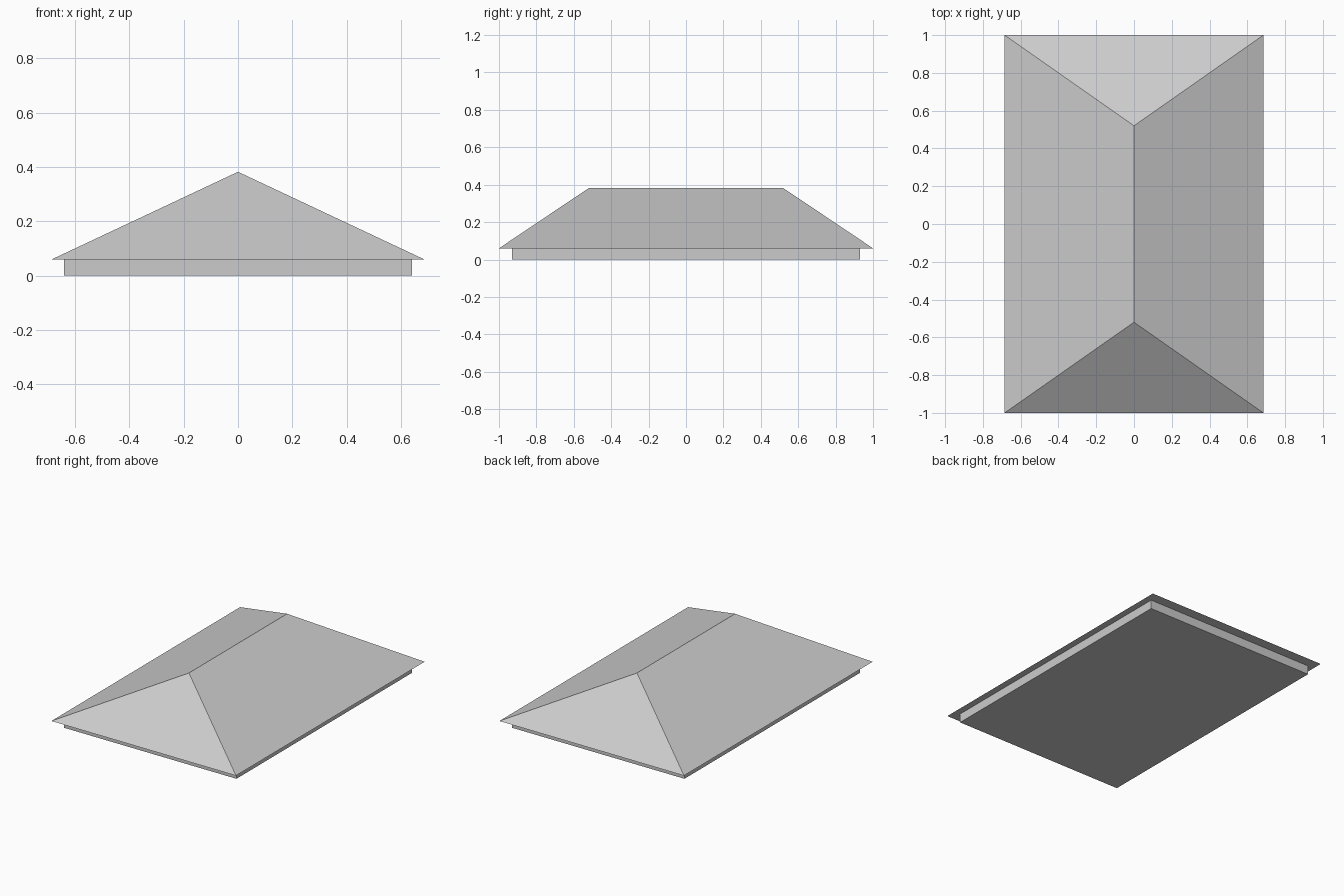
import bpy
import bmesh

cube = bpy.data.objects.get("Cube")
if cube:
    bpy.data.objects.remove(cube, do_unlink=True)

EAVE_X, EAVE_Y, EAVE_Z = 0.685, 1.0, 0.06
RIDGE_Y, RIDGE_Z = 0.52, 0.382
BASE_X, BASE_Y = 0.64, 0.93

grey = bpy.data.materials.new("light grey")
grey.use_nodes = True
colour = (0.6, 0.6, 0.6, 1)
grey.diffuse_color = colour
grey.node_tree.nodes["Principled BSDF"].inputs["Base Color"].default_value = colour


def finish(name, bm):
    """Turn a bmesh into a named, flat-shaded object."""
    bmesh.ops.recalc_face_normals(bm, faces=bm.faces)
    mesh = bpy.data.meshes.new(name)
    bm.to_mesh(mesh)
    bm.free()
    mesh.materials.append(grey)
    bpy.context.collection.objects.link(bpy.data.objects.new(name, mesh))


def rectangle(bm, x, y, z):
    return [bm.verts.new(p) for p in ((-x, -y, z), (x, -y, z), (x, y, z), (-x, y, z))]


# Hipped roof: two triangular ends, two sloping sides and a flat soffit
bm = bmesh.new()
a, b, c, d = rectangle(bm, EAVE_X, EAVE_Y, EAVE_Z)
front, back = (bm.verts.new((0, y, RIDGE_Z)) for y in (-RIDGE_Y, RIDGE_Y))
for corners in ((a, b, front), (b, c, back, front), (c, d, back),
                (d, a, front, back), (d, c, b, a)):
    bm.faces.new(corners)
finish("hipped_roof", bm)

# Shallow base set in beneath the eaves, left open where it meets the soffit
bm = bmesh.new()
bottom = rectangle(bm, BASE_X, BASE_Y, 0)
top = rectangle(bm, BASE_X, BASE_Y, EAVE_Z)
bm.faces.new(bottom[::-1])
for i in range(4):
    j = (i + 1) % 4
    bm.faces.new((bottom[i], bottom[j], top[j], top[i]))
finish("roof_base", bm)
